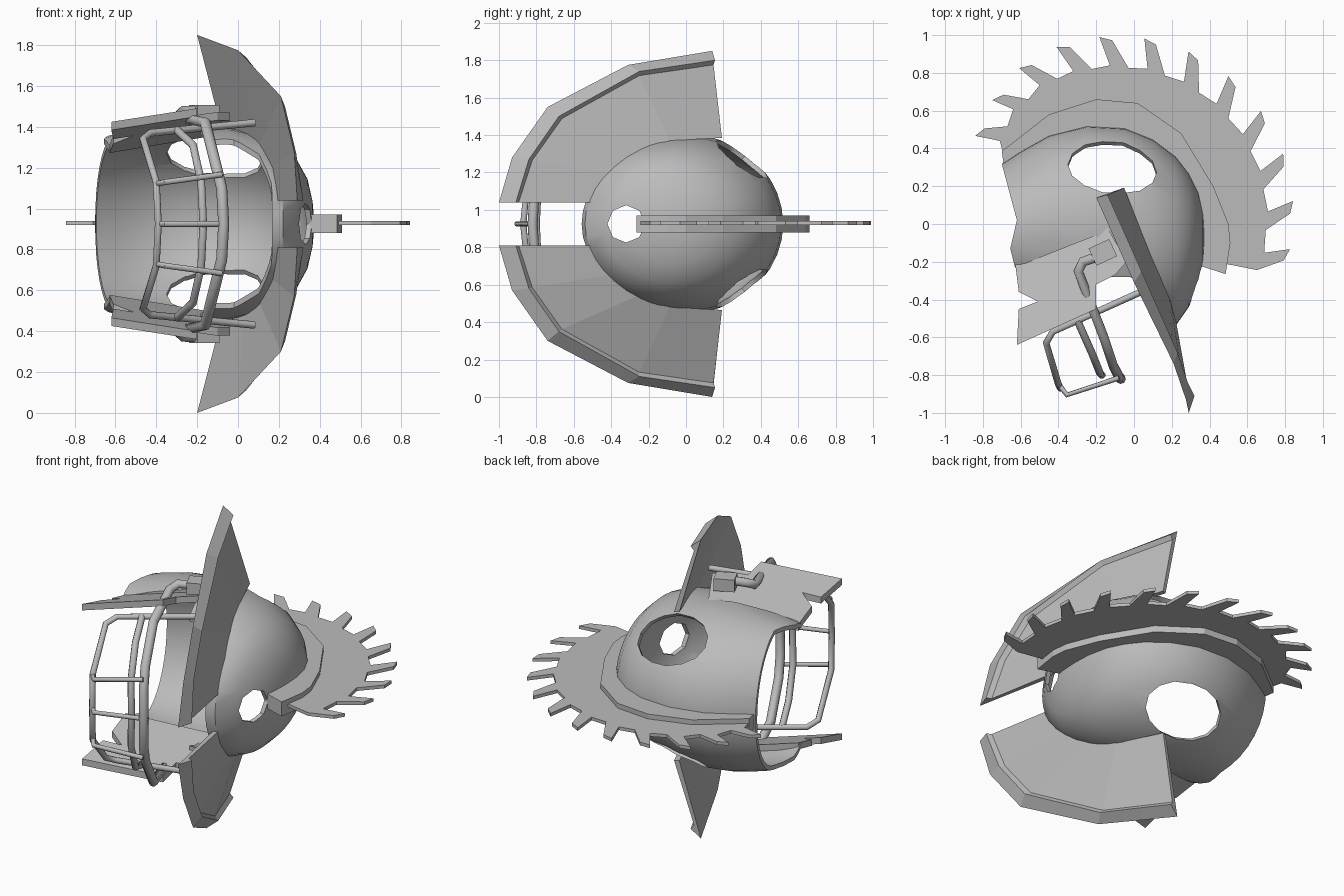
import bpy, bmesh
from math import cos, sin, pi, radians
from mathutils import Vector, Matrix

MID = 0.925  # height of the symmetry plane

if "Cube" in bpy.data.objects:
    bpy.data.objects.remove(bpy.data.objects["Cube"])

steel = bpy.data.materials.new("grey_steel")
steel.use_nodes = True
grey = (0.5, 0.5, 0.5, 1)
steel.diffuse_color = grey
steel.node_tree.nodes["Principled BSDF"].inputs["Base Color"].default_value = grey


def select(obj):
    bpy.ops.object.select_all(action='DESELECT')
    obj.select_set(True)
    bpy.context.view_layer.objects.active = obj


def finish(bm, name):
    """Turn a bmesh into an object whose origin lies on the symmetry plane."""
    bmesh.ops.recalc_face_normals(bm, faces=bm.faces[:])
    mesh = bpy.data.meshes.new(name)
    bm.to_mesh(mesh)
    bm.free()
    mesh.materials.append(steel)
    obj = bpy.data.objects.new(name, mesh)
    obj.location.z = MID
    bpy.context.collection.objects.link(obj)
    return obj


def mirror(obj):
    mod = obj.modifiers.new("Mirror", 'MIRROR')
    mod.use_axis = (False, False, True)
    mod.use_clip = False
    mod.use_mirror_merge = False
    select(obj)
    bpy.ops.object.modifier_apply(modifier=mod.name)


def loft(bm, rings, cap=False):
    rows = [[bm.verts.new(p) for p in ring] for ring in rings]
    n = len(rows[0])
    for a, b in zip(rows, rows[1:]):
        for i in range(n):
            j = (i + 1) % n
            bm.faces.new((a[i], a[j], b[j], b[i]))
    if cap:
        bm.faces.new(rows[0])
        bm.faces.new(rows[-1])
    return rows


def prism(name, outline, low, high):
    """Extrude a plan outline; low and high give the height at x, y."""
    bm = bmesh.new()
    loft(bm, [[(x, y, f(x, y)) for x, y in outline] for f in (low, high)], True)
    return finish(bm, name)


def flat(z):
    return lambda x, y: z


def cut(obj, cutter, operation):
    mod = obj.modifiers.new("Cut", 'BOOLEAN')
    mod.operation = operation
    mod.solver = 'EXACT'
    mod.object = cutter
    cutter.hide_render = True
    bpy.context.view_layer.update()
    select(obj)
    bpy.ops.object.modifier_apply(modifier=mod.name)
    bpy.data.objects.remove(cutter)


def punch(obj, centre, axis, sides, rx, ry, depth):
    """Cut a many-sided hole along an axis."""
    turn = Vector(axis).to_track_quat('Z', 'X').to_matrix().to_4x4()
    size = Matrix.Diagonal((rx, ry, 1, 1))
    bm = bmesh.new()
    bmesh.ops.create_cone(bm, cap_ends=True, segments=sides, radius1=1, radius2=1, depth=depth,
                          matrix=Matrix.Translation(centre) @ turn @ size)
    cut(obj, finish(bm, "hole_cutter"), 'DIFFERENCE')


# Shell: stations of x, front y, back y and half width
stations = [(0.365, -0.2, 0.06, 0.11), (0.34, -0.32, 0.17, 0.22), (0.29, -0.44, 0.27, 0.31),
            (0.22, -0.54, 0.36, 0.38), (0.1, -0.58, 0.45, 0.435), (-0.05, -0.57, 0.51, 0.47),
            (-0.25, -0.53, 0.52, 0.48), (-0.45, -0.48, 0.47, 0.465), (-0.6, -0.46, 0.385, 0.44),
            (-0.76, -0.42, 0.28, 0.4)]
SIDES = 36
bm = bmesh.new()
rings = []
for x, front, back, half in stations:
    centre, reach = (front + back) / 2, (back - front) / 2
    rings.append([(x, centre + reach * cos(2 * pi * i / SIDES), half * sin(2 * pi * i / SIDES))
                  for i in range(SIDES)])
rows = loft(bm, rings)
pole = bm.verts.new((0.375, -0.07, 0))
for i in range(SIDES):
    bm.faces.new((pole, rows[0][(i + 1) % SIDES], rows[0][i]))
shell = finish(bm, "shell")
solid = shell.modifiers.new("Thickness", 'SOLIDIFY')
solid.thickness = 0.025
solid.offset = -1
select(shell)
bpy.ops.object.modifier_apply(modifier=solid.name)

# Neck and face openings, ear holes and brow hole
keep = [(-0.72, 0.45), (-0.695, 0.3), (-0.62, 0.02), (-0.655, -0.13), (-0.63, -0.23),
        (-0.2, -0.06), (-0.14, -0.28), (-0.02, -0.28), (0.1, -0.38),
        (0.165, -0.5), (0.17, -0.8), (0.7, -0.8), (0.7, 0.7), (-0.72, 0.7)]
cut(shell, prism("keep_cutter", keep, flat(-0.8), flat(0.8)), 'INTERSECT')
for side in (1, -1):
    punch(shell, (-0.115, 0.33, side * 0.38), (0, 0.66, side * 0.75), 14, 0.17, 0.235, 0.45)
punch(shell, (0.33, -0.32, 0), (1, 0, 0), 8, 0.1, 0.1, 0.3)
select(shell)
bpy.ops.object.shade_smooth_by_angle(angle=radians(35))

# Jaw plates, flaring out towards the front
jaw = [(-0.63, -0.2), (-0.61, -0.36), (-0.51, -0.41), (-0.61, -0.45), (-0.62, -0.64),
       (-0.2, -0.45), (-0.2, -0.32), (-0.1, -0.27), (-0.04, -0.2), (-0.15, 0.0)]


def jaw_height(x, y):
    return 0.507 + 0.27 * x - 0.25 * y


jaw_plate = prism("jaw_plates", jaw, lambda x, y: jaw_height(x, y) - 0.04, jaw_height)
mirror(jaw_plate)

# Side fins: outer edge, inner rim edge and root on the shell
outer = [(-0.2, 0.14, 1.85), (0.0, -0.31, 1.775), (0.21, -0.74, 1.55),
         (0.275, -0.93, 1.28), (0.29, -1.0, 1.04)]
inner = [(-0.14, 0.155, 1.8), (0.04, -0.25, 1.74), (0.23, -0.68, 1.5),
         (0.285, -0.84, 1.27), (0.32, -0.91, 1.04)]
root = [(-0.08, 0.18, 1.385), (0.03, -0.1, 1.37), (0.1, -0.25, 1.3),
        (0.16, -0.38, 1.19), (0.19, -0.5, 1.04)]
normal = Vector((0.92, 0.4, 0))
drop = Vector((0, 0, MID))
bm = bmesh.new()
rings = []
for o, i, r in zip(outer, inner, root):
    o, i, r = Vector(o) - drop, Vector(i) - drop, Vector(r) - drop
    back = r + normal * 0.03
    lip = i.lerp(back, 0.06) - normal * 0.025
    rings.append([o, i, lip, back, r])
loft(bm, rings, True)
mirror(finish(bm, "side_fins"))

# Crest guide: thick band following the crown
crest_outer = [(-0.7, 0.385), (-0.45, 0.58), (-0.2, 0.66), (0.02, 0.64), (0.25, 0.48),
               (0.42, 0.2), (0.5, 0.0), (0.51, -0.1), (0.485, -0.265)]
crest_inner = [(0.345, -0.22), (0.365, -0.05), (0.33, 0.14), (0.2, 0.365), (0.0, 0.485),
               (-0.2, 0.51), (-0.45, 0.46), (-0.69, 0.315)]
prism("crest_guide", crest_outer + crest_inner, flat(-0.045), flat(0.045))

# Saw crest: leaning teeth around an arc
hub = Vector((-0.1, 0.03))


def polar(angle, radius):
    a = radians(angle)
    return (hub.x + radius * cos(a), hub.y + radius * sin(a))


saw = [(-0.69, 0.36), (-0.71, 0.44)]
for k in range(12):
    swell = sin(pi * k / 11)
    tip = 149.5 - 14.5 * k + 3.8 * swell
    radius = 0.86 + min(0.08, 0.035 * k) + 0.025 * swell
    valley = 0.75 + min(0.05, 0.03 * k)
    if k:
        saw.append(polar(tip - 3, valley + 0.01))
    saw += [polar(tip, radius), polar(tip - 4, radius - 0.02), polar(tip - 10, valley)]
saw += [(0.48, -0.21), (0.42, 0.15), (0.23, 0.45), (0.0, 0.58), (-0.2, 0.6), (-0.45, 0.52)]
prism("saw_crest", saw, flat(-0.005), flat(0.015))


# Face cage tubes
def tube(name, points, radius, both=True):
    if both:
        points = points + [(x, y, 2 * MID - z) for x, y, z in reversed(points[:-1])]
    curve = bpy.data.curves.new(name, 'CURVE')
    curve.dimensions = '3D'
    curve.bevel_depth = radius
    curve.bevel_resolution = 2
    curve.use_fill_caps = True
    spline = curve.splines.new('POLY')
    spline.points.add(len(points) - 1)
    for point, co in zip(spline.points, points):
        point.co = (*co, 1)
    curve.materials.append(steel)
    obj = bpy.data.objects.new(name, curve)
    bpy.context.collection.objects.link(obj)
    select(obj)
    bpy.ops.object.convert(target='MESH')
    bpy.ops.object.shade_smooth_by_angle(angle=radians(50))


tube("cage_main_bar", [(-0.13, -0.15, 1.48), (-0.27, -0.2, 1.475), (-0.295, -0.25, 1.45),
                       (-0.16, -0.6, 1.42), (-0.11, -0.75, 1.22), (-0.08, -0.81, 1.1),
                       (-0.07, -0.82, MID)], 0.027)
tube("cage_outer_bar", [(0.08, -0.34, 1.42), (-0.43, -0.57, 1.37), (-0.465, -0.63, 1.34),
                        (-0.4, -0.85, 1.13), (-0.39, -0.87, MID)], 0.018)
tube("cage_middle_bar", [(-0.3, -0.51, 1.385), (-0.22, -0.69, 1.31), (-0.18, -0.79, 1.13),
                         (-0.17, -0.8, MID)], 0.02)
for rise in (0.22, 0, -0.22):
    tube("cage_cross_bar", [(-0.39, -0.86, MID + rise * 0.9), (-0.355, -0.905, MID + rise * 0.93),
                            (-0.08, -0.815, MID + rise * 1.1)], 0.014, False)

# Cage mounts on the sides
bm = bmesh.new()
bmesh.ops.create_cube(bm, size=1, matrix=Matrix.Translation((-0.165, -0.15, 0.545))
                      @ Matrix.Rotation(radians(25), 4, 'Z') @ Matrix.Diagonal((0.12, 0.1, 0.075, 1)))
mirror(finish(bm, "cage_mounts"))
